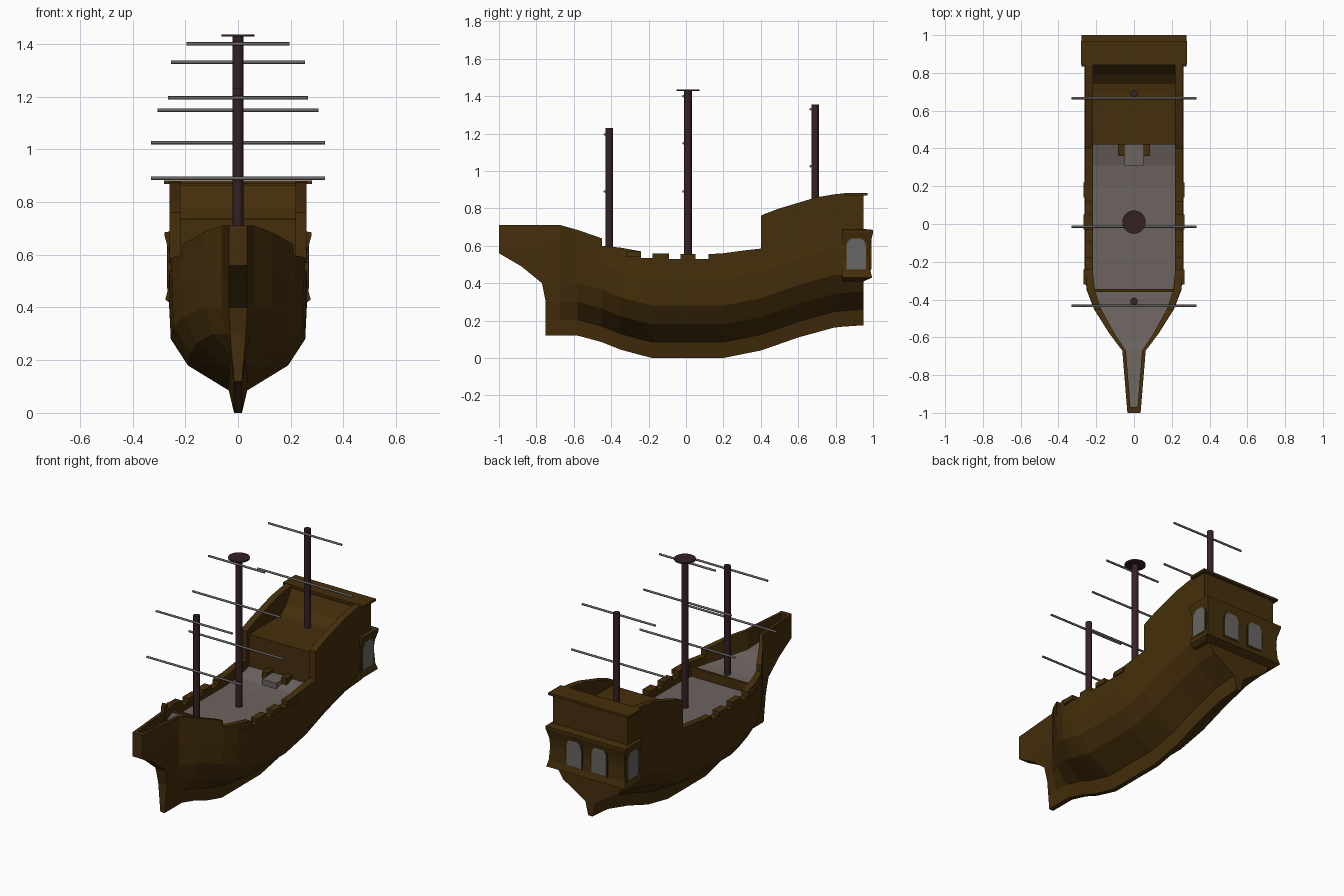
import bpy, bmesh, math
from mathutils import Matrix, Vector

if "Cube" in bpy.data.objects:
    bpy.data.objects.remove(bpy.data.objects["Cube"])


def material(name, rgb):
    m = bpy.data.materials.new(name)
    m.use_nodes = True
    m.diffuse_color = (*rgb, 1)
    node = next(n for n in m.node_tree.nodes if n.type == "BSDF_PRINCIPLED")
    node.inputs["Base Color"].default_value = (*rgb, 1)
    return m


BROWN = material("dark timber", (.06, .028, .0035))
GREY = material("weathered deck", (.15, .125, .112))
PALE = material("plain grey", (.14, .135, .13))
MAST = material("mast wood", (.036, .015, .017))


def finish(name, bm, *mats):
    bmesh.ops.recalc_face_normals(bm, faces=bm.faces)
    mesh = bpy.data.meshes.new(name)
    bm.to_mesh(mesh)
    bm.free()
    for m in mats:
        mesh.materials.append(m)
    ob = bpy.data.objects.new(name, mesh)
    bpy.context.collection.objects.link(ob)
    return ob


def box(name, mat, x, y, z):
    bm = bmesh.new()
    size = [b - a for a, b in (x, y, z)]
    mid = [(a + b) / 2 for a, b in (x, y, z)]
    bmesh.ops.create_cube(bm, size=1, matrix=Matrix.Translation(mid) @ Matrix.Diagonal((*size, 1)))
    return finish(name, bm, mat)


def rod(name, mat, start, end, radius, sides=12):
    a, b = Vector(start), Vector(end)
    turn = (b - a).to_track_quat("Z", "Y").to_matrix().to_4x4()
    bm = bmesh.new()
    bmesh.ops.create_cone(bm, cap_ends=True, segments=sides, radius1=radius, radius2=radius,
                          depth=(b - a).length, matrix=Matrix.Translation((a + b) / 2) @ turn)
    ob = finish(name, bm, mat)
    for p in ob.data.polygons:
        p.use_smooth = len(p.vertices) == 4
    for e in ob.data.edges:
        u, v = (ob.data.vertices[i].co for i in e.vertices)
        e.use_edge_sharp = abs((u - v).normalized().dot((b - a).normalized())) < .5
    return ob


def mirror(ob):
    ob.modifiers.new("Mirror", "MIRROR").use_clip = True


def lerp(a, b, t):
    return a + (b - a) * t


# Hull lines: y, keel height, fullness of the section
LINES = [(-1, .12, 0), (-.67, .12, .12), (-.58, .12, .42), (-.45, .085, .78),
         (-.35, .045, .95), (-.24, .015, 1), (-.18, 0, 1), (.2, 0, 1),
         (.4, .04, 1), (.6, .11, 1), (.8, .165, 1), (.95, .175, 1)]
SLIM = (0, .015, .022, .03, .035, .035, .035, .035)
FULL = (0, .015, .035, .19, .255, .262, .26, .26)
RISE = (0, 0, .085, .18, .28, .42, .49)

# Stations: y, rail height, deck height; repeated y makes a step
STATIONS = [(-1, .71, .62), (-.67, .71, .59), (-.58, .685, .57), (-.45, .64, .55),
            (-.45, .6, .55), (-.35, .59, .545), (-.35, .59, .5), (-.24, .57, .5)]
for y0, y1, z in ((-.24, -.18, .535), (-.18, -.09, .56), (-.09, -.03, .53),
                  (-.03, .05, .555), (.05, .12, .53)):
    STATIONS += [(y0, z, .5), (y1, z, .5)]
STATIONS += [(.12, .555, .5), (.2, .56, .5), (.31, .575, .505), (.4, .585, .53),
             (.4, .76, .53), (.42, .77, .535), (.42, .77, .735), (.5, .8, .735),
             (.6, .83, .735), (.7, .86, .735), (.74, .866, .74), (.79, .875, .78),
             (.84, .88, .865), (.95, .88, .865)]


def section(y, rail, deck):
    for a, b in zip(LINES, LINES[1:]):
        if a[0] <= y <= b[0]:
            t = (y - a[0]) / (b[0] - a[0])
            keel, full = lerp(a[1], b[1], t), lerp(a[2], b[2], t)
            break
    xs = [lerp(s, f, full) for s, f in zip(SLIM, FULL)]
    pts = [Vector((x, y, z)) for x, z in zip(xs, [keel + r for r in RISE] + [rail])]
    inner = xs[-1] - lerp(.016, .042, full)
    pts += [Vector((inner, y, rail)), Vector((inner, y, deck)), Vector((0, y, deck))]
    return pts


rings = [section(*s) for s in STATIONS]
# Raked stem and beak
for p, y in zip(rings[0], (-.75, -.75, -.75, -.75, -.77, -.88, -1, -1, -.97, -.97, -.97)):
    p.y = y
rings[0][5].z, rings[0][6].z = .49, .56
# Close the stem and the transom on the centre line
closed = [[Vector((0, p.y, p.z)) for p in ring] for ring in (rings[0], rings[-1])]
rings = [closed[0]] + rings + [closed[1]]

bm = bmesh.new()
grid = [[bm.verts.new(p) for p in ring] for ring in rings]
for r0, r1 in zip(grid, grid[1:]):
    for j in range(len(r0) - 1):
        f = bm.faces.new((r0[j], r1[j], r1[j + 1], r0[j + 1]))
        walkable = j == len(r0) - 2 and r1[j].co.y - r0[j].co.y > .01
        f.material_index = int(walkable and r1[j].co.y < .43)
bmesh.ops.remove_doubles(bm, verts=bm.verts, dist=.0001)
flat = [f for f in bm.faces if f.calc_area() < 1e-7]
bmesh.ops.delete(bm, geom=flat, context="FACES_ONLY")
mirror(finish("hull", bm, BROWN, GREY))

# Poop cap, forecastle beam, low landing before the bulkhead
box("poop_cap", BROWN, (-.28, .28), (.845, .97), (.868, .882))
box("forecastle_beam", BROWN, (-.215, .215), (-.36, -.345), (.54, .56))
box("landing", GREY, (-.05, .05), (.31, .421), (.49, .54))
mirror(box("landing_cheek", BROWN, (.05, .085), (.36, .421), (.49, .56)))

# Outboard ledges just under the rail
for y0, y1, z in ((-.32, -.24, .57), (-.03, .05, .555), (.14, .22, .555)):
    mirror(box("rail_ledge", BROWN, (.24, .268), (y0, y1), (z - .03, z)))

# Stern gallery with flared foot and cornice: z, half width, back
bm = bmesh.new()
levels = []
for z, x, y in ((.41, .25, .95), (.43, .276, .995), (.47, .265, .985), (.56, .258, .98),
                (.61, .262, .985), (.67, .278, 1), (.685, .278, 1), (.69, .25, .95)):
    levels.append([bm.verts.new(c) for c in ((-x, .835, z), (x, .835, z), (x, y, z), (-x, y, z))])
for a, b in zip(levels, levels[1:]):
    for i in range(4):
        k = (i + 1) % 4
        bm.faces.new((a[i], a[k], b[k], b[i]))
bm.faces.new(levels[0])
bm.faces.new(levels[-1])
finish("stern_gallery", bm, BROWN)


def arch(name, mat, centre, across, out, half, height, thick):
    """Arched plate standing on centre, facing out."""
    c, u, n = Vector(centre), Vector(across), Vector(out)
    shape = [(-half, 0), (half, 0)]
    for i in range(9):
        a = math.pi * i / 8
        shape.append((half * math.cos(a), height - half + half * math.sin(a)))
    bm = bmesh.new()
    f = bm.faces.new([bm.verts.new(c + u * s + Vector((0, 0, t))) for s, t in shape])
    ext = bmesh.ops.extrude_face_region(bm, geom=[f])
    moved = [v for v in ext["geom"] if isinstance(v, bmesh.types.BMVert)]
    bmesh.ops.translate(bm, verts=moved, vec=n * thick)
    return finish(name, bm, mat)


# Arched windows: a pair astern and one on each side
for side in (-1, 1):
    for name, mat, grow, lift in (("window_frame", BROWN, .008, 0), ("window_pane", PALE, 0, .002)):
        arch(name, mat, (side * .088, .981 + lift, .475 - grow), (1, 0, 0), (0, 1, 0),
             .05 + grow, .17 + 2 * grow, .008)
        arch(name, mat, (side * (.26 + lift), .91, .472 - grow), (0, 1, 0), (side, 0, 0),
             .052 + grow, .175 + 2 * grow, .008)

# Masts with their yards: y, foot, head, radius, (height, half length)
MASTS = {"fore": (-.41, .5, 1.23, .02, ((.89, .33), (1.195, .265))),
         "main": (.01, .45, 1.43, .021, ((.89, .33), (1.148, .305), (1.4, .195))),
         "mizzen": (.69, .7, 1.355, .02, ((1.025, .33), (1.33, .255)))}
for name, (y, foot, head, radius, yards) in MASTS.items():
    rod(name + "_mast", MAST, (0, y, foot), (0, y, head), radius)
    for z, half in yards:
        rod(name + "_yard", PALE, (-half, y - .024, z), (half, y - .024, z), .0065, 8)
rod("lookout_top", MAST, (0, .01, 1.427), (0, .01, 1.436), .062, 20)
